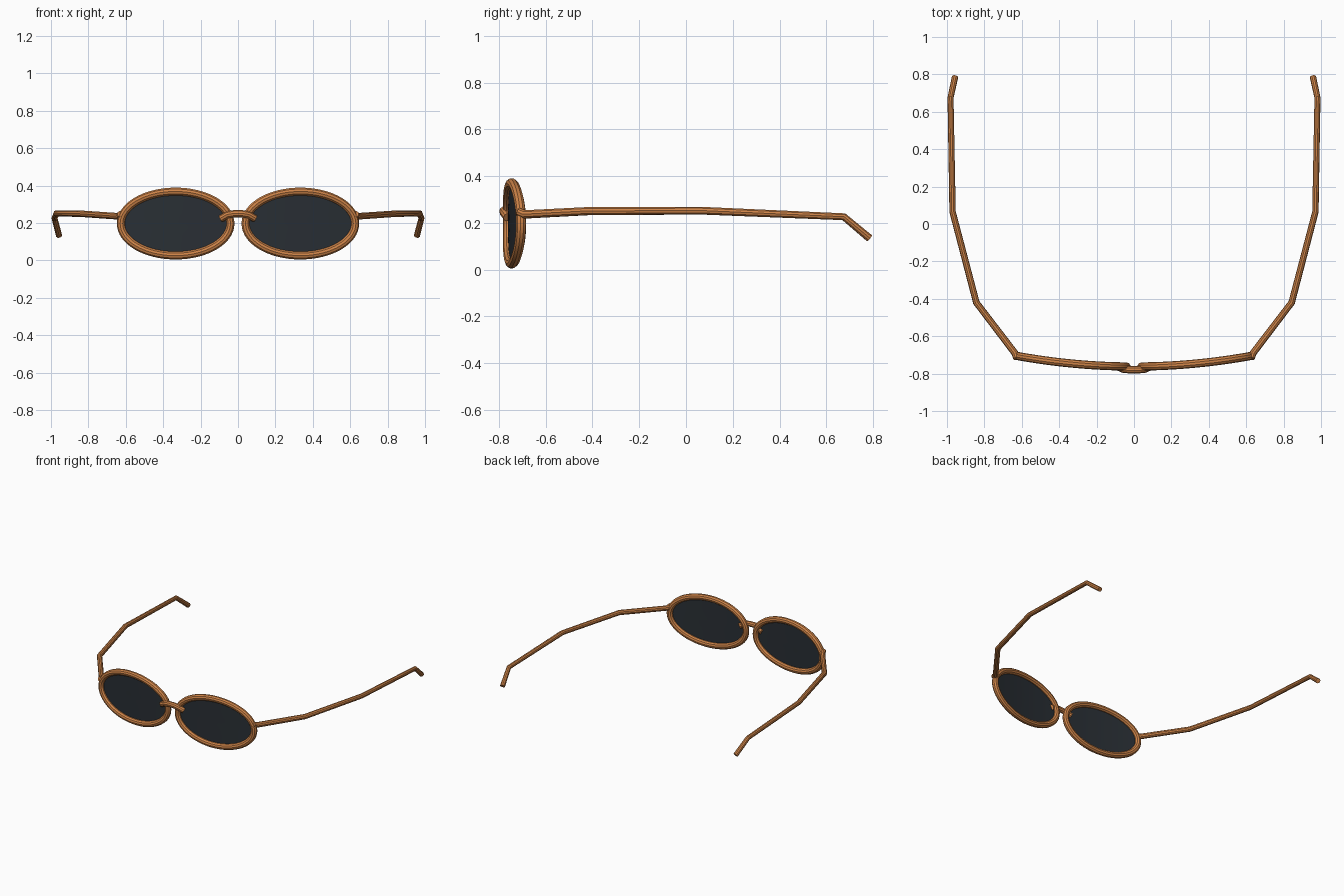
import bpy, bmesh
from math import sin, cos, tau

if "Cube" in bpy.data.objects:
    bpy.data.objects.remove(bpy.data.objects["Cube"])

def material(name, rgb):
    m = bpy.data.materials.new(name)
    m.diffuse_color = (*rgb, 1)
    m.use_nodes = True
    m.node_tree.nodes["Principled BSDF"].inputs["Base Color"].default_value = m.diffuse_color
    return m

FRAME = material("orange_frame", (0.62, 0.23, 0.065))
DARK = material("dark_lens", (0.022, 0.028, 0.035))

def face_y(x):
    """Wrap-around curve of the front of the glasses."""
    return -0.762 + 0.145 * x * x

def ellipse(cx, a, b, n):
    pts = []
    for i in range(n):
        x = cx + a * cos(tau * i / n)
        pts.append((x, face_y(x), 0.1975 + b * sin(tau * i / n)))
    return pts

def tube(name, pts, radius, closed=False, taper=None):
    cu = bpy.data.curves.new(name, 'CURVE')
    cu.dimensions = '3D'
    cu.bevel_depth = radius
    cu.bevel_resolution = 3
    cu.use_fill_caps = True
    sp = cu.splines.new('POLY')
    sp.points.add(len(pts) - 1)
    for i, (p, co) in enumerate(zip(sp.points, pts)):
        p.co = (*co, 1)
        p.radius = taper[i] if taper else 1
    sp.use_cyclic_u = closed
    ob = bpy.data.objects.new(name, cu)
    bpy.context.collection.objects.link(ob)
    cu.materials.append(FRAME)
    bpy.ops.object.select_all(action='DESELECT')
    ob.select_set(True)
    bpy.context.view_layer.objects.active = ob
    bpy.ops.object.convert(target='MESH')
    bpy.ops.object.shade_smooth_by_angle(angle=0.6)

def lens(name, cx):
    bm = bmesh.new()
    n, rings = 48, 6
    loops = [[bm.verts.new(p) for p in ellipse(cx, 0.29 * k / rings, 0.17 * k / rings, n)]
             for k in range(1, rings + 1)]
    centre = bm.verts.new((cx, face_y(cx), 0.1975))
    for i in range(n):
        j = (i + 1) % n
        bm.faces.new((centre, loops[0][i], loops[0][j]))
        for p, q in zip(loops, loops[1:]):
            bm.faces.new((p[i], q[i], q[j], p[j]))
    for f in bm.faces:
        f.smooth = True
    me = bpy.data.meshes.new(name)
    bm.to_mesh(me)
    me.materials.append(DARK)
    bpy.context.collection.objects.link(bpy.data.objects.new(name, me))

# Temple arm path, from hinge to ear hook
ARM = [(0.628, -0.718, 0.248), (0.637, -0.69, 0.236), (0.843, -0.42, 0.25),
       (0.97, 0.065, 0.252), (0.981, 0.675, 0.226), (0.957, 0.785, 0.134)]

for side, s in (("left", -1), ("right", 1)):
    tube(side + "_rim", ellipse(s * 0.333, 0.293, 0.171, 64), 0.022, closed=True)
    lens(side + "_lens", s * 0.333)
    tube(side + "_temple", [(s * x, y, z) for x, y, z in ARM], 0.018,
         taper=[1, 1.05, 1, 0.95, 0.9, 0.95])

# Nose bridge, arched over the two rims
tube("bridge", [(-0.09, -0.762, 0.224), (-0.055, -0.777, 0.244), (-0.02, -0.779, 0.25),
                (0.02, -0.779, 0.25), (0.055, -0.777, 0.244), (0.09, -0.762, 0.224)], 0.02)
